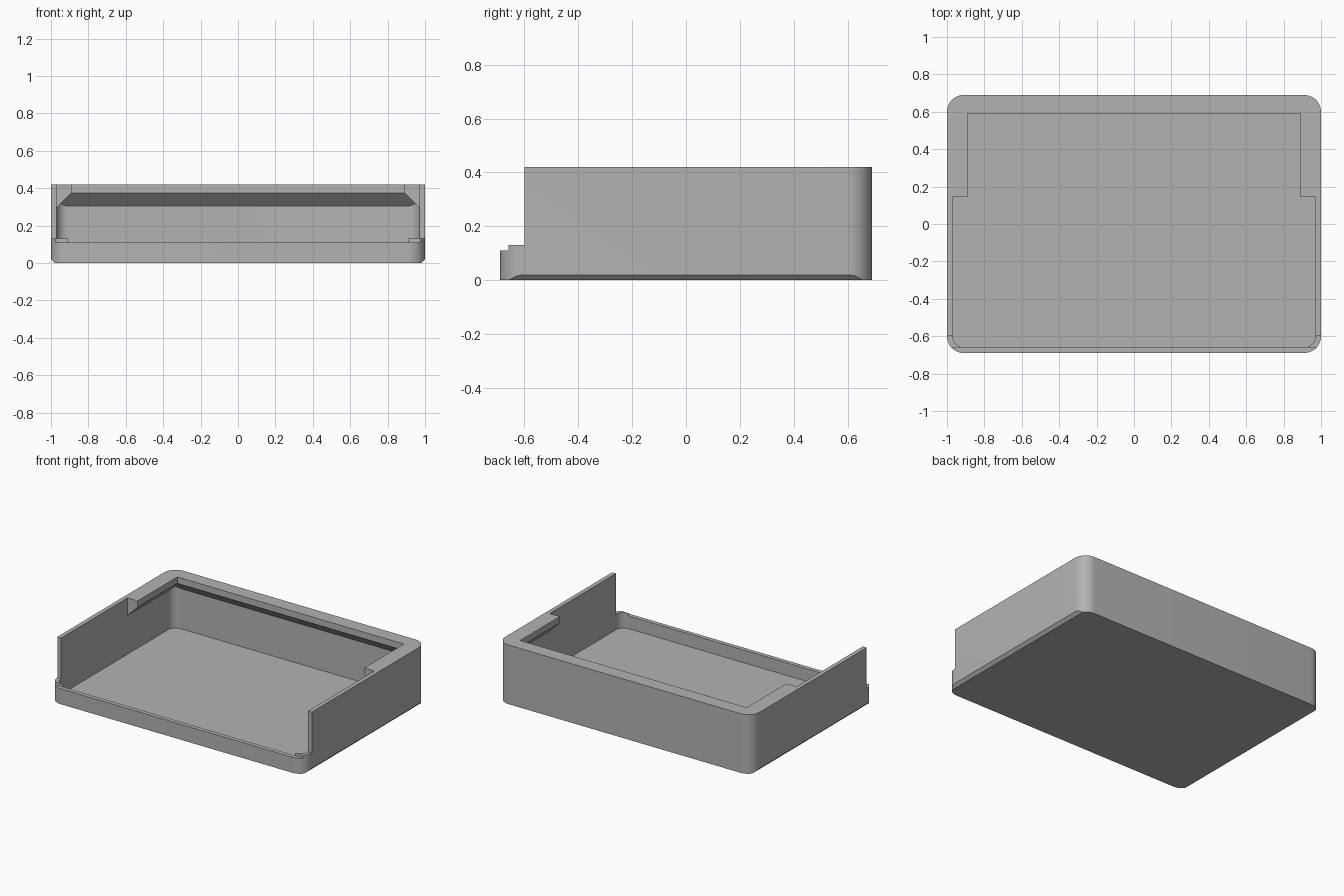
import bpy, bmesh, math
from mathutils import Vector

if "Cube" in bpy.data.objects:
    bpy.data.objects.remove(bpy.data.objects["Cube"], do_unlink=True)

HX, HY, H = 1.0, 0.69, 0.42        # outer half sizes and height
WALL, FLOOR, R = 0.03, 0.02, 0.09  # wall, floor, corner radius
IX, IY = HX - WALL, HY - WALL      # inner half sizes
LIP_X, LIP_Y = 0.89, 0.59          # opening in the overhanging rim
LIP_END, LIP_Z = 0.145, 0.375      # front end and lower edge of the rim

grey = bpy.data.materials.new("plain_grey")
grey.use_nodes = True
colour = (0.45, 0.45, 0.45, 1)
grey.diffuse_color = colour
grey.node_tree.nodes["Principled BSDF"].inputs["Base Color"].default_value = colour


def rounded_prism(name, hx, hy, r, z0, z1, cuts=(), steps=12):
    """Upright rounded block, trimmed by (point, outward normal) planes."""
    bm = bmesh.new()
    verts = []
    for q, (sx, sy) in enumerate(((1, 1), (-1, 1), (-1, -1), (1, -1))):
        for i in range(steps + 1):
            a = (q + i / steps) * math.pi / 2
            verts.append(bm.verts.new((sx * (hx - r) + r * math.cos(a),
                                       sy * (hy - r) + r * math.sin(a), z0)))
    face = bm.faces.new(verts)
    top = bmesh.ops.extrude_face_region(bm, geom=[face])["geom"]
    bmesh.ops.translate(bm, vec=(0, 0, z1 - z0),
                        verts=[v for v in top if isinstance(v, bmesh.types.BMVert)])
    for point, normal in cuts:
        cut = bmesh.ops.bisect_plane(bm, geom=bm.verts[:] + bm.edges[:] + bm.faces[:],
                                     plane_co=Vector(point), plane_no=Vector(normal),
                                     clear_outer=True, dist=1e-5)
        edges = [e for e in cut["geom_cut"] if isinstance(e, bmesh.types.BMEdge)]
        bmesh.ops.holes_fill(bm, edges=edges)
    bmesh.ops.recalc_face_normals(bm, faces=bm.faces)
    mesh = bpy.data.meshes.new(name)
    bm.to_mesh(mesh)
    bm.free()
    mesh.materials.append(grey)
    obj = bpy.data.objects.new(name, mesh)
    bpy.context.collection.objects.link(obj)
    return obj


def box(name, x0, x1, y0, y1, z0, z1):
    bpy.ops.mesh.primitive_cube_add(size=1, location=((x0 + x1) / 2, (y0 + y1) / 2, (z0 + z1) / 2))
    obj = bpy.context.object
    obj.name = name
    obj.scale = (x1 - x0, y1 - y0, z1 - z0)
    obj.data.materials.append(grey)
    return obj


# Outer shell with chamfered bottom side edges
c = 0.02
tray = rounded_prism("open_front_tray", HX, HY, R, 0, H,
                     [((s * HX, 0, c), (s, 0, -1)) for s in (-1, 1)])

# Main cavity, sloping in below the rim at the sides and back
slopes = [((s * LIP_X, 0, LIP_Z), (s, 0, 1)) for s in (-1, 1)]
slopes.append(((0, LIP_Y, LIP_Z), (0, 1, 1)))
cutters = [
    rounded_prism("cavity_cutter", IX, IY, R - WALL, FLOOR, LIP_Z, slopes),
    # Opening through the rim
    box("rim_opening_cutter", -LIP_X, LIP_X, -0.5, LIP_Y, 0.2, 0.6),
    # Full-width opening in front of the rim
    rounded_prism("front_cavity_cutter", IX, IY, R - WALL, 0.1, 0.6,
                  [((0, LIP_END, 0), (0, 1, 0))]),
    # Lowered front wall and its corner steps
    box("corner_step_cutter", -1.2, 1.2, -1, -0.6, 0.13, 0.6),
    box("front_wall_cutter", -1.2, 1.2, -1, -IY, 0.11, 0.6),
]
for cutter in cutters:
    mod = tray.modifiers.new(cutter.name, "BOOLEAN")
    mod.operation = "DIFFERENCE"
    mod.solver = "EXACT"
    mod.object = cutter

# Apply the cuts, then remove the cutters
bpy.ops.object.select_all(action="DESELECT")
bpy.context.view_layer.objects.active = tray
tray.select_set(True)
for mod in list(tray.modifiers):
    bpy.ops.object.modifier_apply(modifier=mod.name)
for cutter in cutters:
    bpy.data.objects.remove(cutter, do_unlink=True)

bpy.ops.object.shade_smooth_by_angle(angle=math.radians(25))
